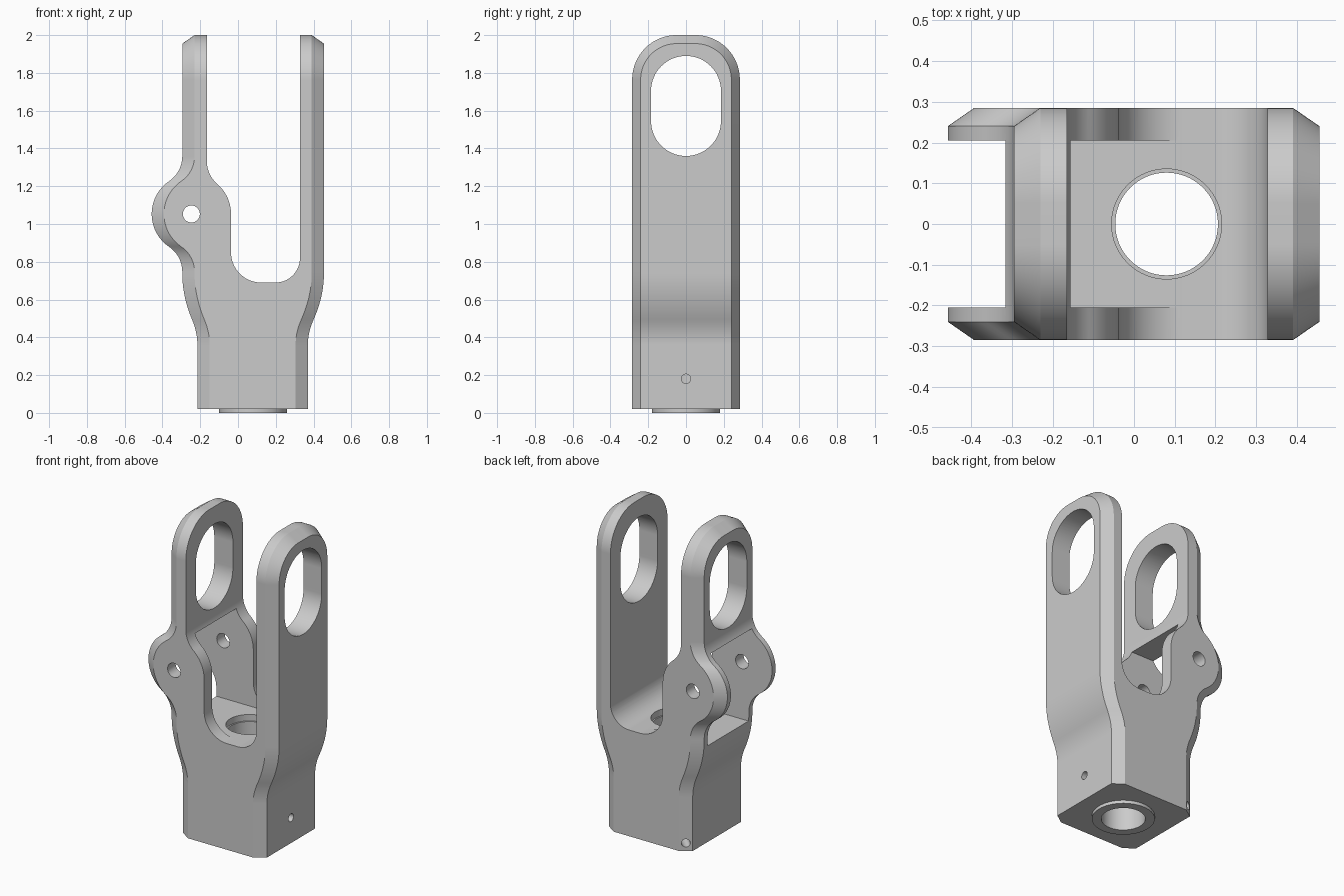
import bpy, bmesh
from math import sin, cos, pi, sqrt
from mathutils import Vector, Matrix

if "Cube" in bpy.data.objects:
    bpy.data.objects.remove(bpy.data.objects["Cube"])

HX, HZ, R, F = -0.247, 1.053, 0.21, 0.16   # pivot lug centre, radius, blend fillet


def make(name, bm):
    bmesh.ops.recalc_face_normals(bm, faces=bm.faces)
    me = bpy.data.meshes.new(name)
    bm.to_mesh(me)
    bm.free()
    ob = bpy.data.objects.new(name, me)
    bpy.context.collection.objects.link(ob)
    return ob


def prism(name, pts, axis, a, b):
    """Extrude a 2D profile (x,z) along y, or (y,z) along x."""
    bm = bmesh.new()
    put = (lambda p, t: (p[0], t, p[1])) if axis == 'y' else (lambda p, t: (t, p[0], p[1]))
    face = bm.faces.new([bm.verts.new(put(p, a)) for p in pts])
    ext = bmesh.ops.extrude_face_region(bm, geom=[face])
    move = Vector((0, b - a, 0)) if axis == 'y' else Vector((b - a, 0, 0))
    bmesh.ops.translate(bm, vec=move, verts=[v for v in ext['geom'] if isinstance(v, bmesh.types.BMVert)])
    return make(name, bm)


def cylinder(name, p, q, r, seg=64):
    p, q = Vector(p), Vector(q)
    d = q - p
    mat = Matrix.Translation((p + q) / 2) @ d.to_track_quat('Z', 'Y').to_matrix().to_4x4()
    bm = bmesh.new()
    bmesh.ops.create_cone(bm, cap_ends=True, segments=seg, radius1=r, radius2=r, depth=d.length, matrix=mat)
    return make(name, bm)


def arc(cx, cz, r, a0, a1, n=24):
    return [(cx + r * cos(a0 + (a1 - a0) * i / n), cz + r * sin(a0 + (a1 - a0) * i / n)) for i in range(n + 1)]


def boolean(ob, other, op='DIFFERENCE'):
    m = ob.modifiers.new(other.name, 'BOOLEAN')
    m.operation, m.solver, m.object = op, 'EXACT', other
    bpy.context.view_layer.objects.active = ob
    bpy.ops.object.modifier_apply(modifier=m.name)
    bpy.data.objects.remove(other)


def lug(d, side, offset):
    """Half-profile of the lug: circle, then fillet into the flat arm face."""
    fx = offset + side * F
    dz = sqrt((R + F) ** 2 - (fx - HX) ** 2)
    d = abs(d)
    if d < dz * R / (R + F):
        return HX + side * sqrt(R * R - d * d)
    if d < dz:
        return fx - side * sqrt(max(0, F * F - (d - dz) ** 2))
    return offset


def taper(z):
    t = min(1, max(0, (z - 0.36) / 0.38))
    return t * t / 0.35 if t < 0.35 else 1 - (1 - t) ** 2 / 0.65


def x_left(z):
    return lug(z - HZ, -1, -0.295) if z > 0.74 else -0.215 - 0.08 * taper(z)


def x_right(z):
    return 0.37 + 0.085 * taper(z)


# Body blank: chamfered outer shell following the side outline
half = [((0.285, z), (0.24, z)) for z in [0.02] + [0.36 + i / 90 for i in range(91)]]
half += list(zip(arc(0.05, 1.765, 0.235, 0, pi / 2), arc(0.05, 1.765, 0.19, 0, pi / 2)))
path = half + [((-o[0], o[1]), (-i[0], i[1])) for o, i in reversed(half)]
bm = bmesh.new()
rings = []
for inset, fn, dx in ((1, x_right, 0), (0, x_right, -0.065), (0, x_left, 0.065), (1, x_left, 0)):
    rings.append([bm.verts.new((fn(p[inset][1]) + dx, *p[inset])) for p in path])
n = len(path)
for a, b in zip(rings, rings[1:]):
    for i in range(n - 1):
        bm.faces.new((a[i], a[i + 1], b[i + 1], b[i]))
for r in (rings[0], rings[3]):
    for i in range(n // 2 - 1):
        bm.faces.new((r[i], r[i + 1], r[n - 2 - i], r[n - 1 - i]))
bm.faces.new([r[0] for r in rings] + [r[-1] for r in reversed(rings)])
body = make("clevis_fork", bm)

# Round spigot under the base
boolean(body, cylinder("spigot", (0.08, 0, 0), (0.08, 0, 0.1), 0.18), 'UNION')

# Open slot between the two arms
inner = [(lug(z - HZ, 1, -0.165), z) for z in [HZ + 0.29 * (1 - i / 48) for i in range(49)]]
slot = [(0.328, 2.2), (-0.165, 2.2)] + inner
slot += arc(0.123, 0.85, 0.16, pi, 1.5 * pi) + arc(0.198, 0.82, 0.13, 1.5 * pi, 2 * pi)
boolean(body, prism("arm_slot", slot, 'y', -0.5, 0.5))

# Pocket between the lug ears
boolean(body, prism("lug_pocket", [(-0.6, 0.6905), (0.15, 0.6905), (0.15, 1.28), (-0.6, 1.28)], 'y', -0.205, 0.205))

# Rounded windows through both arms
window = arc(0, 1.705, 0.185, 0, pi, 32) + arc(0, 1.545, 0.185, pi, 2 * pi, 32)
boolean(body, prism("arm_windows", window, 'x', -0.7, 0.7))

# Lug pin hole, threaded-rod bore, counterbore and two small locking holes
for name, p, q, r in (
        ("pin_hole", (HX, -0.5, HZ), (HX, 0.5, HZ), 0.045),
        ("bore", (0.08, 0, -0.1), (0.08, 0, 0.76), 0.126),
        ("counterbore", (0.08, 0, 0.65), (0.08, 0, 0.75), 0.135),
        ("side_hole", (0.12, 0, 0.18), (0.6, 0, 0.18), 0.025),
        ("corner_hole", (0.02, 0.06, 0.07), (-0.383, 0.462, 0.07), 0.025)):
    boolean(body, cylinder(name, p, q, r, 64 if r > 0.1 else 32))

# Smooth curved walls, keep crisp edges
bpy.ops.object.select_all(action='DESELECT')
body.select_set(True)
bpy.context.view_layer.objects.active = body
bpy.ops.object.shade_smooth_by_angle(angle=0.44)
wn = body.modifiers.new("weighted_normals", 'WEIGHTED_NORMAL')
wn.keep_sharp = True
